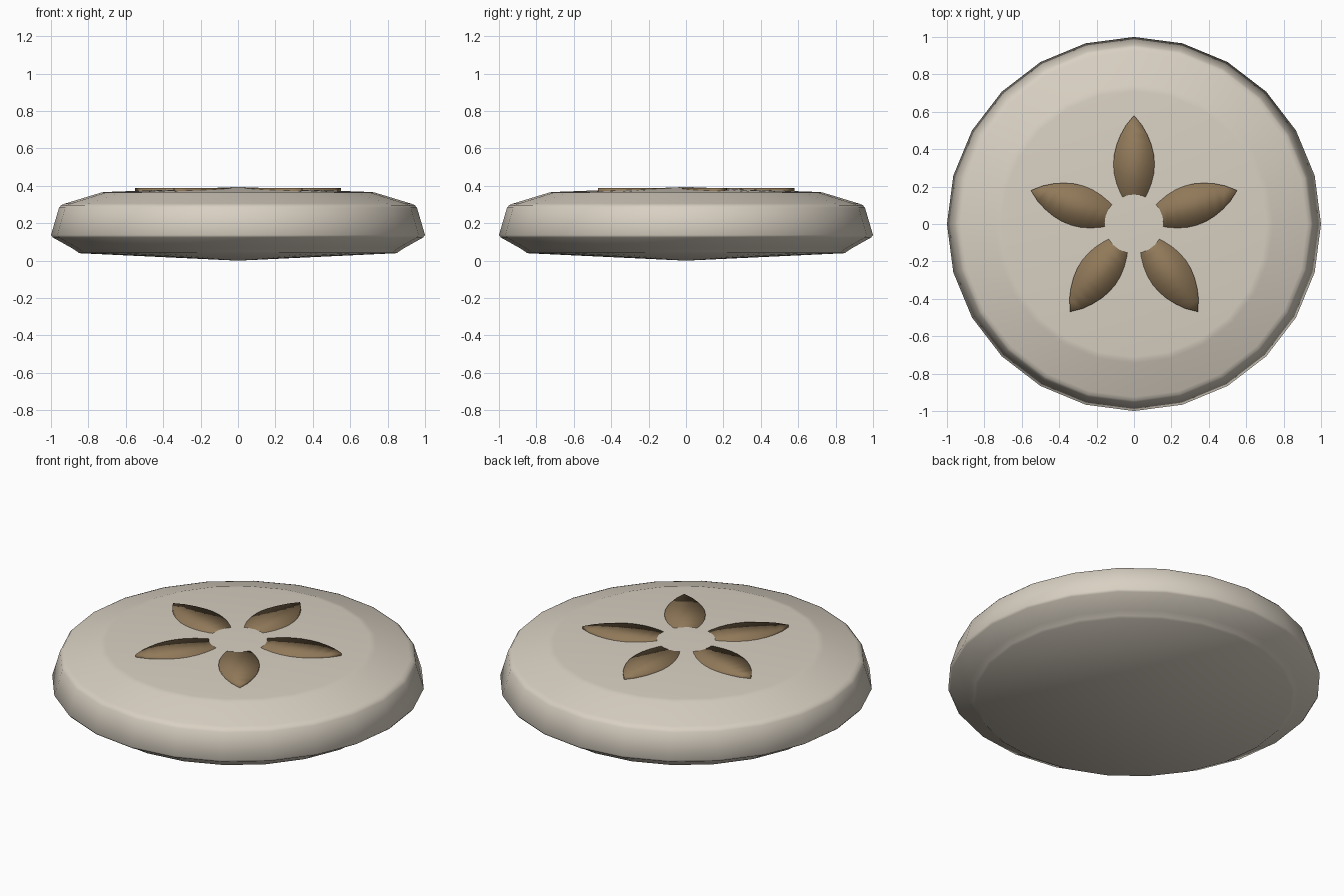
import bpy
import bmesh
import math

cube = bpy.data.objects.get("Cube")
if cube:
    bpy.data.objects.remove(cube, do_unlink=True)


def material(name, rgb):
    mat = bpy.data.materials.new(name)
    mat.use_nodes = True
    color = (*rgb, 1)
    mat.diffuse_color = color
    mat.node_tree.nodes["Principled BSDF"].inputs["Base Color"].default_value = color
    return mat


def finish(bm, name, mat):
    bmesh.ops.recalc_face_normals(bm, faces=bm.faces)
    for face in bm.faces:
        face.smooth = True
    mesh = bpy.data.meshes.new(name)
    bm.to_mesh(mesh)
    bm.free()
    mesh.materials.append(mat)
    obj = bpy.data.objects.new(name, mesh)
    bpy.context.collection.objects.link(obj)
    return obj


shell = material("warm_ivory", (0.69, 0.63, 0.54))
brown = material("petal_brown", (0.28, 0.19, 0.10))

# Round shell: a softened profile spun around the vertical axis
SIDES = 24
profile = [(0.85, 0.04), (0.862, 0.05), (0.89, 0.068), (0.99, 0.124),
           (1.0, 0.137), (0.957, 0.283), (0.945, 0.297), (0.925, 0.305),
           (0.745, 0.36), (0.73, 0.365), (0.71, 0.367)]
bm = bmesh.new()
rings = []
for r, z in profile:
    angles = [2 * math.pi * i / SIDES for i in range(SIDES)]
    rings.append([bm.verts.new((r * math.cos(a), r * math.sin(a), z)) for a in angles])
base = bm.verts.new((0, 0, 0))
peak = bm.verts.new((0, 0, 0.394))
for i in range(SIDES):
    j = (i + 1) % SIDES
    for low, high in zip(rings, rings[1:]):
        bm.faces.new((low[i], low[j], high[j], high[i]))
    bm.faces.new((base, rings[0][j], rings[0][i]))
    bm.faces.new((peak, rings[-1][i], rings[-1][j]))
finish(bm, "shell_body", shell)

# Five flat leaf-shaped petals, their inner ends sunk into the dome
START, END, HALF_WIDTH, STEPS = 0.06, 0.58, 0.11, 10
for n in range(5):
    bm = bmesh.new()
    steps = [k / STEPS for k in range(STEPS + 1)]
    along = [(START + (END - START) * t, HALF_WIDTH * math.sin(math.pi * t) ** 0.8)
             for t in steps[1:-1]]
    left = [bm.verts.new((x, w, 0.388)) for x, w in along]
    right = [bm.verts.new((x, -w, 0.388)) for x, w in along]
    root = bm.verts.new((START, 0, 0.388))
    tip = bm.verts.new((END, 0, 0.388))
    for k in range(len(along) - 1):
        bm.faces.new((right[k], right[k + 1], left[k + 1], left[k]))
    bm.faces.new((root, right[0], left[0]))
    bm.faces.new((tip, left[-1], right[-1]))
    extruded = bmesh.ops.extrude_face_region(bm, geom=bm.faces[:], use_keep_orig=True)
    lower = [v for v in extruded["geom"] if isinstance(v, bmesh.types.BMVert)]
    bmesh.ops.translate(bm, verts=lower, vec=(0, 0, -0.03))
    petal = finish(bm, f"petal_{n + 1}", brown)
    petal.rotation_euler.z = math.pi / 2 + n * math.tau / 5
